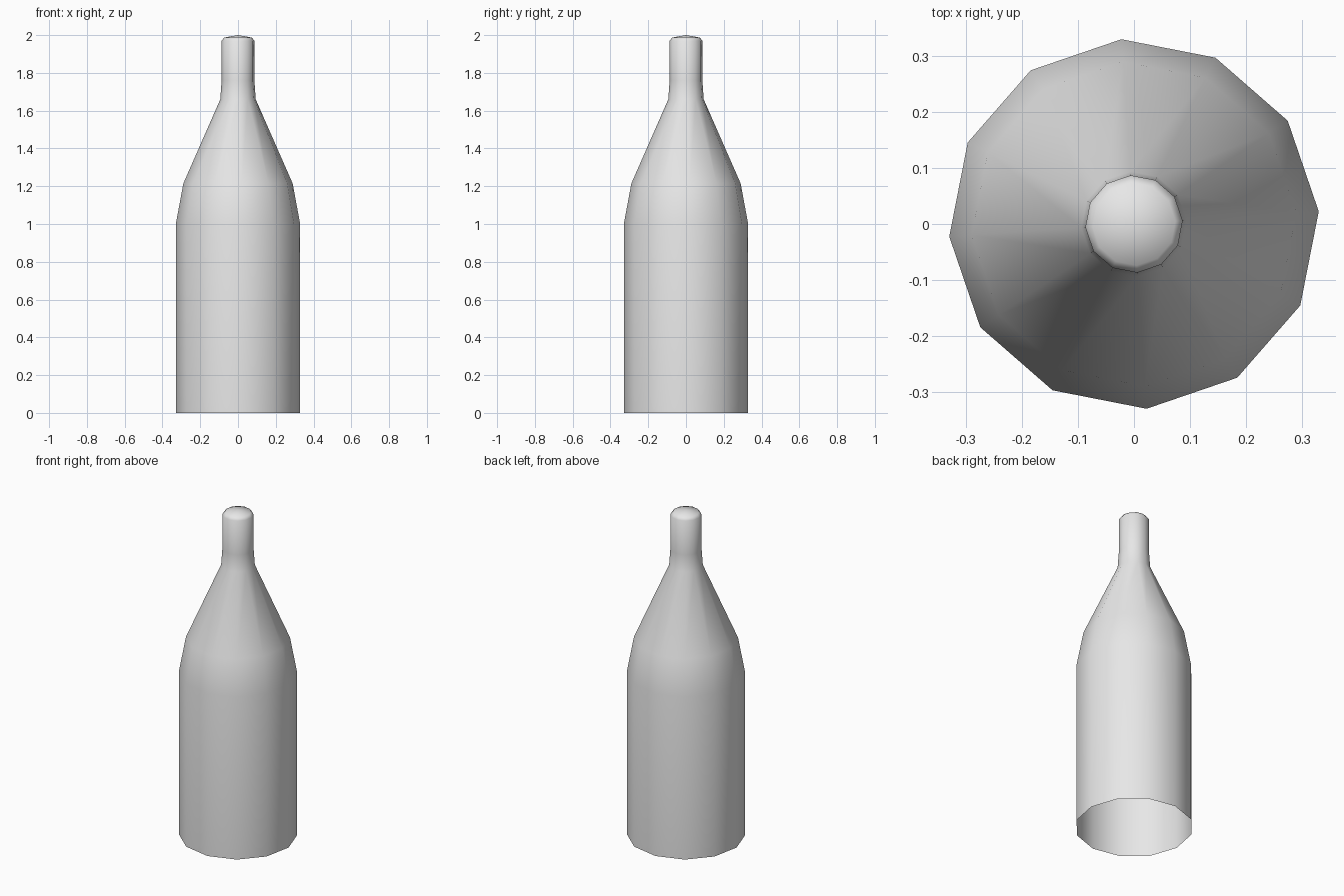
import bpy
import bmesh
import math
from mathutils import Matrix, Vector

default_cube = bpy.data.objects.get("Cube")
if default_cube:
    bpy.data.objects.remove(default_cube, do_unlink=True)

SIDES = 12
TURN = math.radians(3.9)

# Bottle outline as (radius, height), open at the base
PROFILE = [(0.33, 0), (0.33, 1.0), (0.29, 1.215), (0.094, 1.66),
           (0.087, 1.76), (0.087, 1.97), (0.074, 1.987), (0, 2.0)]

# Single grey material
grey = bpy.data.materials.new("plain_grey")
grey.use_nodes = True
grey.diffuse_color = (0.8, 0.8, 0.8, 1)
grey.node_tree.nodes["Principled BSDF"].inputs["Base Color"].default_value = grey.diffuse_color

# Lathe the outline around the vertical axis
bm = bmesh.new()
verts = [bm.verts.new((r, 0, z)) for r, z in PROFILE]
edges = [bm.edges.new(pair) for pair in zip(verts, verts[1:])]
bmesh.ops.spin(bm, geom=verts + edges, cent=Vector(), axis=(0, 0, 1),
               angle=math.tau, steps=SIDES, use_merge=False)
bmesh.ops.remove_doubles(bm, verts=bm.verts[:], dist=0.0005)
bmesh.ops.rotate(bm, verts=bm.verts[:], cent=Vector(),
                 matrix=Matrix.Rotation(TURN, 3, "Z"))

# Point faces outward and shade the whole shell smoothly
bm.normal_update()
for face in bm.faces:
    centre = face.calc_center_median()
    outward = Vector((centre.x, centre.y, 0.02))
    if face.normal.dot(outward) < 0:
        face.normal_flip()
    face.smooth = True

mesh = bpy.data.meshes.new("bottle_body")
bm.to_mesh(mesh)
bm.free()
mesh.materials.append(grey)
bottle = bpy.data.objects.new("bottle_body", mesh)
bpy.context.collection.objects.link(bottle)
